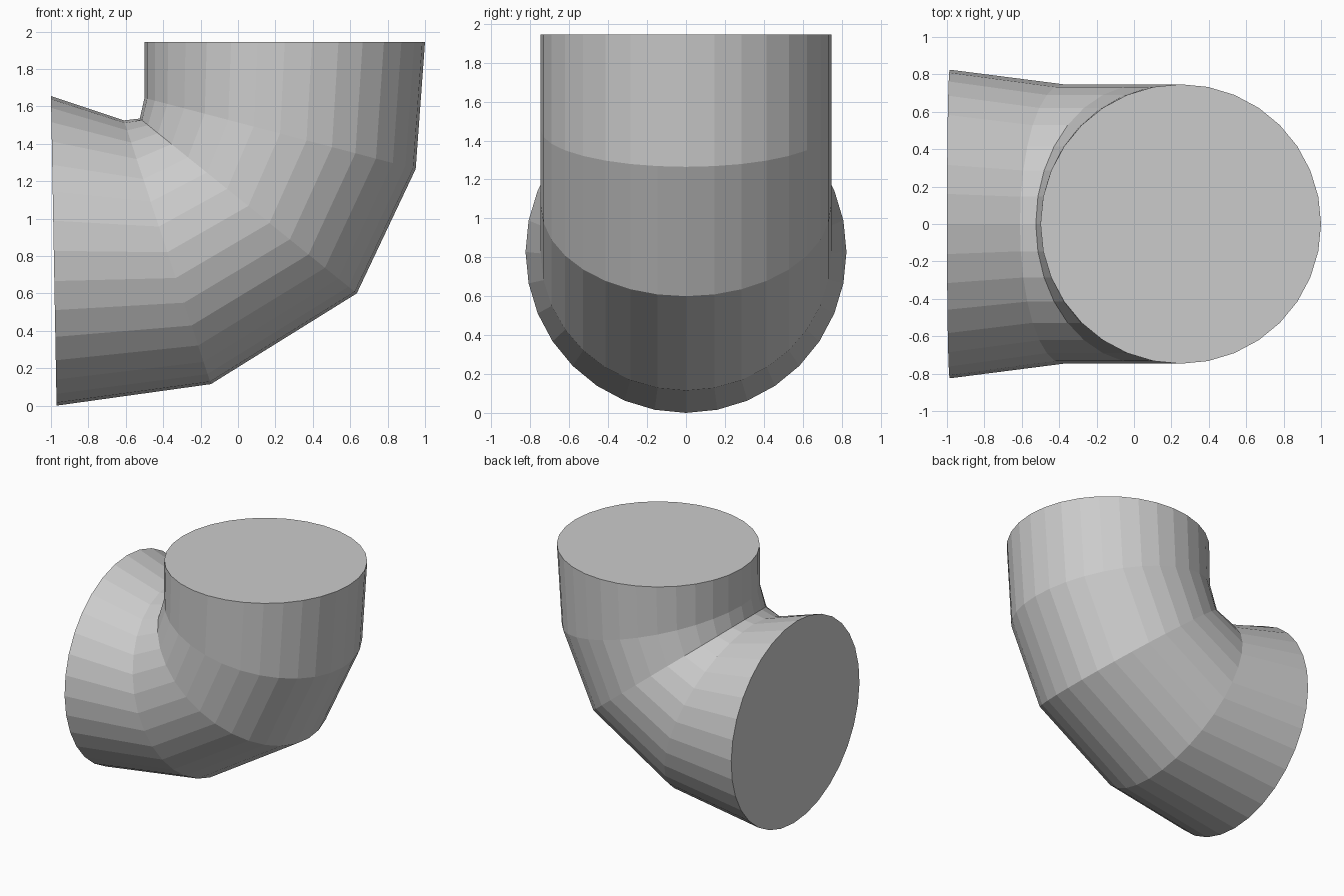
import bpy, bmesh, math

if "Cube" in bpy.data.objects:
    bpy.data.objects.remove(bpy.data.objects["Cube"])

SIDES = 32

# Each ring of the elbow: inner-bend point (x, z), outer-bend point (x, z), half width in y
RINGS = [
    ((-1.00, 1.655), (-0.97, 0.00), 0.825),   # flared side opening
    ((-0.61, 1.525), (-0.145, 0.115), 0.747),
    ((-0.525, 1.535), (0.635, 0.60), 0.747),
    ((-0.50, 1.645), (0.95, 1.265), 0.747),
    ((-0.50, 1.945), (1.00, 1.945), 0.747),   # top opening
]


def add_ring(bm, inner, outer, half_y):
    cx, cz = (inner[0] + outer[0]) / 2, (inner[1] + outer[1]) / 2
    dx, dz = (outer[0] - inner[0]) / 2, (outer[1] - inner[1]) / 2
    verts = []
    for i in range(SIDES):
        a = 2 * math.pi * i / SIDES
        c, s = math.cos(a), math.sin(a)
        verts.append(bm.verts.new((cx + c * dx, s * half_y, cz + c * dz)))
    return verts


# Pipe elbow: rings bridged by quads, closed at both ends
bm = bmesh.new()
rings = [add_ring(bm, *r) for r in RINGS]
for a, b in zip(rings, rings[1:]):
    for i in range(SIDES):
        j = (i + 1) % SIDES
        bm.faces.new((a[i], a[j], b[j], b[i]))
bm.faces.new(rings[0])
bm.faces.new(rings[-1])
bmesh.ops.recalc_face_normals(bm, faces=bm.faces)

mesh = bpy.data.meshes.new("pipe_elbow")
bm.to_mesh(mesh)
bm.free()
bpy.context.collection.objects.link(bpy.data.objects.new("pipe_elbow", mesh))
